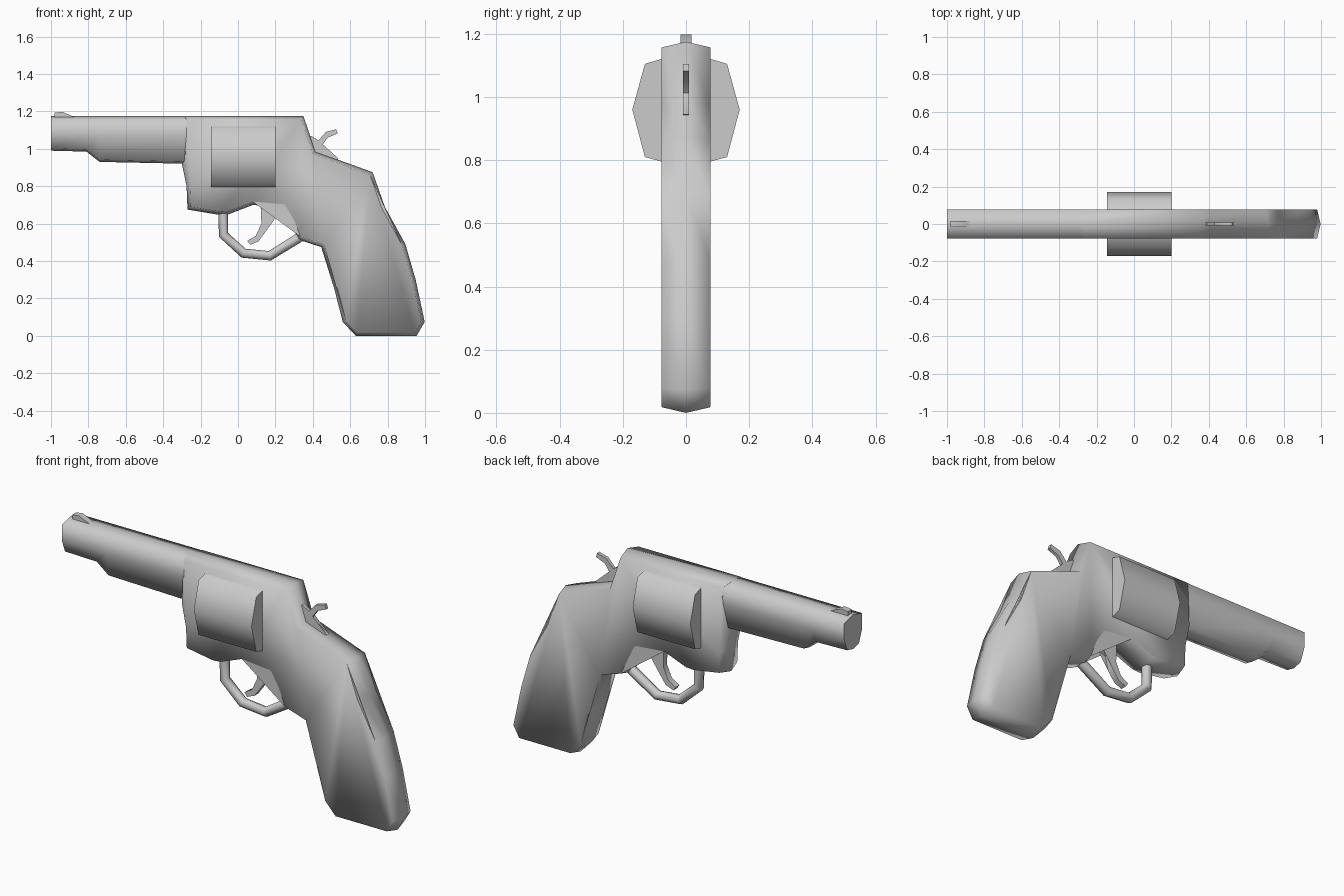
import bpy, bmesh
from mathutils import Vector

if "Cube" in bpy.data.objects:
    bpy.data.objects.remove(bpy.data.objects["Cube"])


def finish(name, bm, angle):
    bmesh.ops.recalc_face_normals(bm, faces=bm.faces[:])
    mesh = bpy.data.meshes.new(name)
    bm.to_mesh(mesh)
    bm.free()
    ob = bpy.data.objects.new(name, mesh)
    bpy.context.collection.objects.link(ob)
    bpy.ops.object.select_all(action='DESELECT')
    ob.select_set(True)
    bpy.context.view_layer.objects.active = ob
    bpy.ops.object.shade_smooth_by_angle(angle=angle)
    return ob


def loft(name, rings, angle=0.9):
    """Skin a series of closed rings and cap both ends."""
    bm = bmesh.new()
    loops = [[bm.verts.new(p) for p in ring] for ring in rings]
    n = len(loops[0])
    for a, b in zip(loops, loops[1:]):
        for i in range(n):
            j = (i + 1) % n
            bm.faces.new((a[i], a[j], b[j], b[i]))
    caps = [bm.faces.new(loops[0]), bm.faces.new(loops[-1])]
    bmesh.ops.triangulate(bm, faces=caps)
    return finish(name, bm, angle)


def inset(pts, d):
    """Move a clockwise x-z outline inwards by d."""
    out = []
    for i, p in enumerate(pts):
        p, a, b = Vector(p), Vector(pts[i - 1]), Vector(pts[(i + 1) % len(pts)])
        u, v = (p - a).normalized(), (b - p).normalized()
        n1, n2 = Vector((u.y, -u.x)), Vector((v.y, -v.x))
        out.append(p + (n1 + n2) * d / max(0.4, 1 + n1.dot(n2)))
    return out


def slab(name, pts, half, rim=0.0, angle=0.9):
    """Plate from an x-z outline, with a crowned rim highest at y = 0."""
    side = inset(pts, rim) if rim else pts
    layers = [(side, -half), (pts, 0), (side, half)]
    return loft(name, [[(p[0], y, p[1]) for p in ring] for ring, y in layers], angle)


def tube(name, path, r, sides=8):
    curve = bpy.data.curves.new(name, 'CURVE')
    curve.dimensions = '3D'
    curve.bevel_depth = r
    curve.bevel_resolution = sides // 2 - 2
    curve.use_fill_caps = True
    sp = curve.splines.new('POLY')
    sp.points.add(len(path) - 1)
    for pt, (x, z) in zip(sp.points, path):
        pt.co = (x, 0, z, 1)
    ob = bpy.data.objects.new(name, curve)
    bpy.context.collection.objects.link(ob)
    return ob


# Frame and grip in one crowned outline
slab("frame_and_grip", [
    (-0.29, 1.175), (0.35, 1.175), (0.415, 0.985), (0.72, 0.875), (0.785, 0.69),
    (0.895, 0.49), (0.95, 0.30), (0.998, 0.075), (0.955, 0.0), (0.63, 0.0),
    (0.56, 0.075), (0.515, 0.25), (0.445, 0.475), (0.32, 0.515), (0.285, 0.61),
    (0.24, 0.685), (0.08, 0.70), (-0.05, 0.65), (-0.1, 0.647), (-0.27, 0.675),
    (-0.275, 0.80), (-0.30, 0.92)], 0.077, 0.018, 1.45)

# Barrel, tapering underneath, with a deeper lug behind the muzzle
rings = []
for x, low in [(-1, 0.99), (-0.81, 0.985), (-0.74, 0.93), (-0.27, 0.92)]:
    half = [(0.077, 1.155), (0.077, 1.07), (0.05, low + 0.012)]
    rings.append([(x, 0, 1.175)] + [(x, y, z) for y, z in half]
                 + [(x, 0, low)] + [(x, -y, z) for y, z in reversed(half)])
loft("barrel", rings, 1.45)

# Eight-sided cartridge cylinder
octagon = [(0.17, 0.96), (0.13, 1.105), (0, 1.143), (-0.13, 1.105),
           (-0.17, 0.96), (-0.13, 0.81), (0, 0.775), (0.13, 0.81)]
loft("cylinder", [[(x, y, z) for y, z in octagon] for x in (-0.145, 0.2)], 1.2)

# Trigger guard loop
tube("trigger_guard", [(-0.08, 0.68), (-0.078, 0.54), (0.03, 0.442),
                       (0.17, 0.428), (0.335, 0.53)], 0.026)

# Trigger
slab("trigger", [
    (0.12, 0.72), (0.25, 0.70), (0.225, 0.65), (0.165, 0.63), (0.15, 0.56),
    (0.11, 0.505), (0.065, 0.487), (0.05, 0.508), (0.095, 0.535),
    (0.125, 0.60), (0.125, 0.67)], 0.016)

# Hammer
slab("hammer", [
    (0.39, 1.07), (0.43, 1.045), (0.47, 1.09), (0.525, 1.105), (0.533, 1.082),
    (0.48, 1.06), (0.445, 1.012), (0.46, 0.99), (0.54, 0.945), (0.42, 0.93),
    (0.36, 1.05)], 0.009)

# Front sight
slab("front_sight", [(-0.98, 1.15), (-0.98, 1.193), (-0.94, 1.198),
                     (-0.88, 1.172), (-0.88, 1.15)], 0.017)
